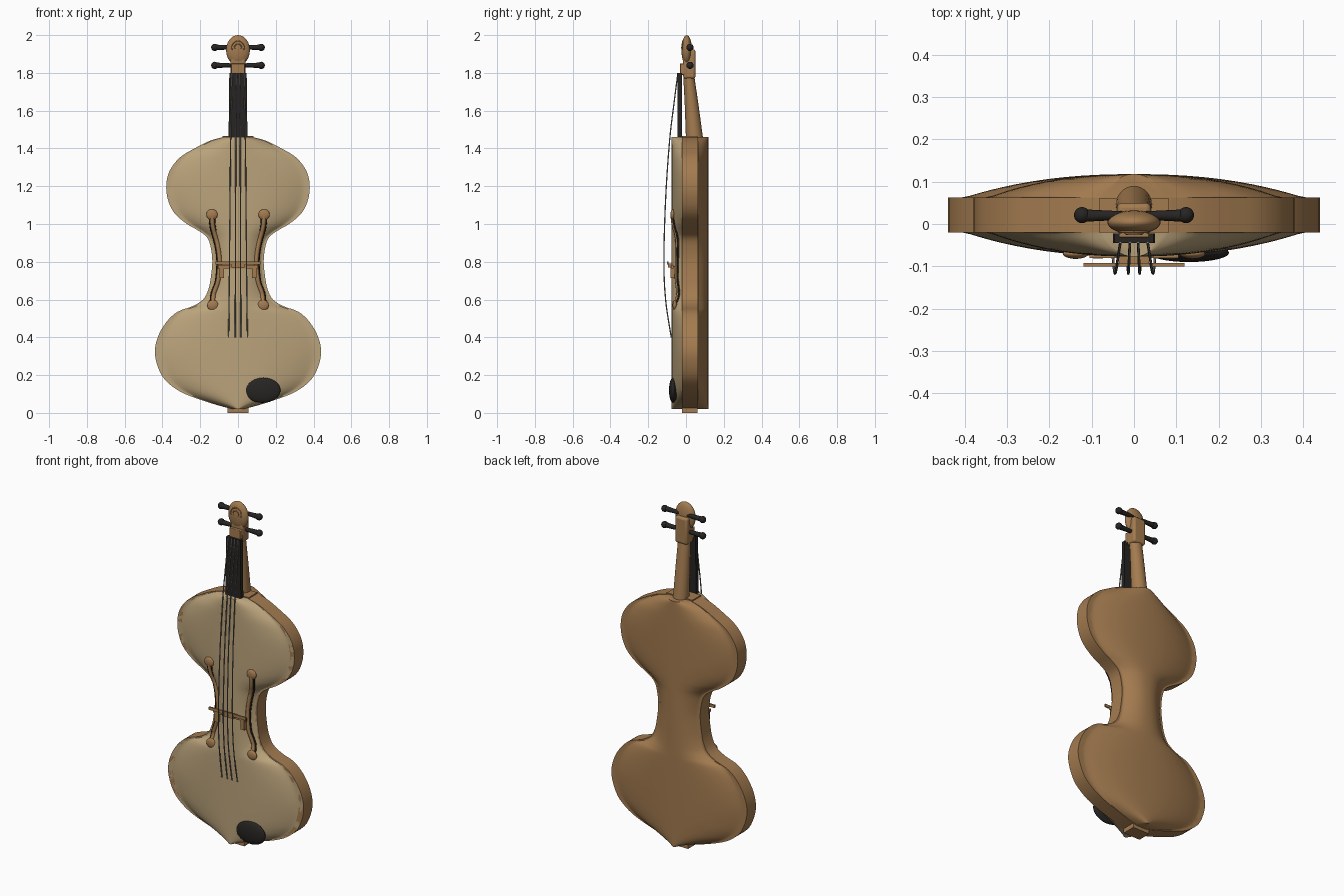
import bpy, bmesh, math
from mathutils import Vector

if "Cube" in bpy.data.objects:
    bpy.data.objects.remove(bpy.data.objects["Cube"])


def material(name, rgb):
    m = bpy.data.materials.new(name)
    m.diffuse_color = (*rgb, 1)
    m.use_nodes = True
    m.node_tree.nodes["Principled BSDF"].inputs["Base Color"].default_value = m.diffuse_color
    return m


SPRUCE = material("pale_wood", (0.50, 0.37, 0.20))
MAPLE = material("brown_wood", (0.37, 0.20, 0.08))
EBONY = material("black_wood", (0.02, 0.018, 0.016))
STEEL = material("steel", (0.22, 0.21, 0.19))

# Half width and height along the body outline, bottom to top
OUTLINE = [(.03, .02), (.14, .05), (.28, .10), (.36, .15), (.41, .21), (.44, .31),
           (.425, .40), (.38, .48), (.32, .535), (.24, .565), (.185, .60), (.158, .65),
           (.145, .71), (.136, .80), (.145, .88), (.165, .93), (.21, .965), (.27, 1.0),
           (.33, 1.05), (.365, 1.11), (.38, 1.19), (.365, 1.275), (.31, 1.35),
           (.23, 1.40), (.15, 1.44), (.08, 1.46)]


def spline(pts, n):
    """Catmull-Rom samples through the points."""
    p = [Vector(q) for q in pts]
    p = [p[0]] + p + [p[-1]]
    out = []
    for a, b, c, d in zip(p, p[1:], p[2:], p[3:]):
        for i in range(n):
            t = i / n
            out.append(.5 * (2 * b + (c - a) * t + (2 * a - 5 * b + 4 * c - d) * t * t
                             + (3 * b - a - 3 * c + d) * t ** 3))
    return out + [p[-1]]


RIM = spline(OUTLINE, 4)
FRONT, BACK = -.02, .063


def arch(t):
    return max(0, 1 - (abs(t) / .91) ** 2.3)


def half_width(z):
    return min(RIM, key=lambda r: abs(r.y - z)).x


def finish(ob, name, mat, angle=40):
    ob.name = ob.data.name = name
    ob.data.materials.clear()
    ob.data.materials.append(mat)
    bpy.ops.object.select_all(action='DESELECT')
    ob.select_set(True)
    bpy.context.view_layer.objects.active = ob
    if ob.type == 'MESH':
        bpy.ops.object.shade_smooth_by_angle(angle=math.radians(angle))
    return ob


def loft(name, rows, mat, closed=False, caps=True):
    """Skin a list of equal-length point rows."""
    bm = bmesh.new()
    vs = [[bm.verts.new(p) for p in r] for r in rows]
    n = len(vs[0])
    for a, b in zip(vs, vs[1:]):
        for i in range(n if closed else n - 1):
            j = (i + 1) % n
            bm.faces.new((a[i], a[j], b[j], b[i]))
    if caps:
        bm.faces.new(vs[0])
        bm.faces.new(vs[-1])
    bmesh.ops.recalc_face_normals(bm, faces=bm.faces)
    me = bpy.data.meshes.new(name)
    bm.to_mesh(me)
    bm.free()
    ob = bpy.data.objects.new(name, me)
    bpy.context.collection.objects.link(ob)
    return finish(ob, name, mat)


def box(name, lo, hi, mat, bevel=0):
    lo, hi = Vector(lo), Vector(hi)
    bpy.ops.mesh.primitive_cube_add(size=1, location=(lo + hi) / 2)
    ob = bpy.context.object
    ob.scale = hi - lo
    bpy.ops.object.transform_apply(location=False, rotation=False)
    if bevel:
        b = ob.modifiers.new("bevel", 'BEVEL')
        b.width, b.segments = bevel, 3
    return finish(ob, name, mat)


def ball(name, loc, radii, mat):
    bpy.ops.mesh.primitive_uv_sphere_add(segments=32, ring_count=16, radius=1, location=loc)
    bpy.context.object.scale = radii
    return finish(bpy.context.object, name, mat)


def tube(name, pts, r, mat):
    cu = bpy.data.curves.new(name, 'CURVE')
    cu.dimensions = '3D'
    cu.bevel_depth, cu.bevel_resolution, cu.use_fill_caps = r, 2, True
    s = cu.splines.new('POLY')
    s.points.add(len(pts) - 1)
    for q, p in zip(s.points, pts):
        q.co = (*p, 1)
    ob = bpy.data.objects.new(name, cu)
    bpy.context.collection.objects.link(ob)
    return finish(ob, name, mat)


# Body: arched belly, arched back and the ribs between them
T = [math.sin(math.pi / 2 * i / 16) for i in range(-16, 17)]
loft("belly", [[(w * t, FRONT - .057 * arch(t), z) for t in T] for w, z in RIM], SPRUCE)
loft("back", [[(w * t, BACK + .055 * arch(t), z) for t in T] for w, z in RIM], MAPLE)
loft("ribs", [[(-w, FRONT, z), (-w, BACK, z), (w, BACK, z), (w, FRONT, z)]
              for w, z in RIM], MAPLE, closed=True)
box("bottom_block", (-.055, FRONT, 0), (.055, .06, .03), MAPLE)
box("neck_block", (-.083, FRONT, 1.43), (.083, .06, 1.466), MAPLE)

# Neck, fingerboard, pegbox and scroll
ring = [2 * math.pi * i / 32 for i in range(32)]
loft("neck", [[(rx * math.cos(a), y + ry * math.sin(a), z) for a in ring]
              for z, y, rx, ry in ((1.44, .046, .043, .046), (1.64, .029, .039, .036),
                                   (1.83, .010, .035, .027))], MAPLE, closed=True)
loft("fingerboard", [[(-w, -.045, z), (w, -.045, z), (w, -.022, z), (-w, -.022, z)]
                     for w, z in ((.05, 1.455), (.046, 1.80))], EBONY, closed=True)
box("pegbox", (-.04, -.015, 1.77), (.04, .05, 1.925), MAPLE, .012)
box("nut", (-.036, -.032, 1.79), (.036, .0, 1.85), MAPLE, .004)
ball("scroll", (0, .004, 1.92), (.063, .028, .08), MAPLE)
for i, r in enumerate((.018, .034)):
    tube(f"scroll_ridge_{i}",
         [(r * math.cos(a), .004 - .028 * math.sqrt(1 - (r * math.cos(a) / .063) ** 2
           - ((.015 + r * math.sin(a)) / .08) ** 2), 1.935 + r * math.sin(a))
          for a in (math.pi * k / 16 for k in range(-2, 19))], .003, MAPLE)

# Tuning pegs
for z in (1.84, 1.935):
    for s, side in ((-1, "left"), (1, "right")):
        bpy.ops.mesh.primitive_cone_add(vertices=20, radius1=.010, radius2=.015, depth=.10,
                                        location=(s * .075, .02, z),
                                        rotation=(0, s * math.pi / 2, 0))
        finish(bpy.context.object, f"peg_{side}", EBONY)
        ball(f"peg_knob_{side}", (s * .123, .021, z), (.019,) * 3, EBONY)

# Strings bowing over the bridge
for i, k in enumerate((-1, -.3, .3, 1)):
    tube(f"string_{i}", spline([(k * x, y, z) for x, y, z in (
        (.032, -.043, 1.80), (.036, -.066, 1.62), (.039, -.087, 1.44), (.042, -.107, 1.15),
        (.045, -.117, .82), (.047, -.108, .60), (.050, -.078, .40))], 6), .0032, STEEL)

# Bridge
box("bridge_top", (-.12, -.100, .785), (.12, -.092, .802), MAPLE)
box("bridge_body", (-.105, -.080, .765), (.105, -.066, .782), MAPLE)
box("bridge_post", (-.035, -.096, .77), (.035, -.07, .79), MAPLE)
for s, side in ((-1, "left"), (1, "right")):
    box(f"bridge_foot_{side}", (s * .085 - .012, -.082, .715), (s * .085 + .012, -.045, .775), MAPLE)

# Sound holes lying on the belly
for s, side in ((-1, "left"), (1, "right")):
    path = [Vector((s * x, FRONT - .057 * arch(x / half_width(z)) - .003, z)) for x, z in spline(
        [(.138, 1.05), (.132, .98), (.108, .89), (.097, .80), (.105, .70), (.128, .63),
         (.133, .57)], 6)]
    tube(f"sound_hole_{side}", path, .012, MAPLE)
    for off in (-.013, .013):
        tube(f"sound_hole_edge_{side}", [p + Vector((off, .002, 0)) for p in path], .005, EBONY)
    for p in (path[0], path[-1]):
        ball(f"sound_hole_end_{side}", p, (.03, .012, .028), MAPLE)

# Chin rest
ball("chin_rest", (.13, -.068, .12), (.095, .022, .067), EBONY)
